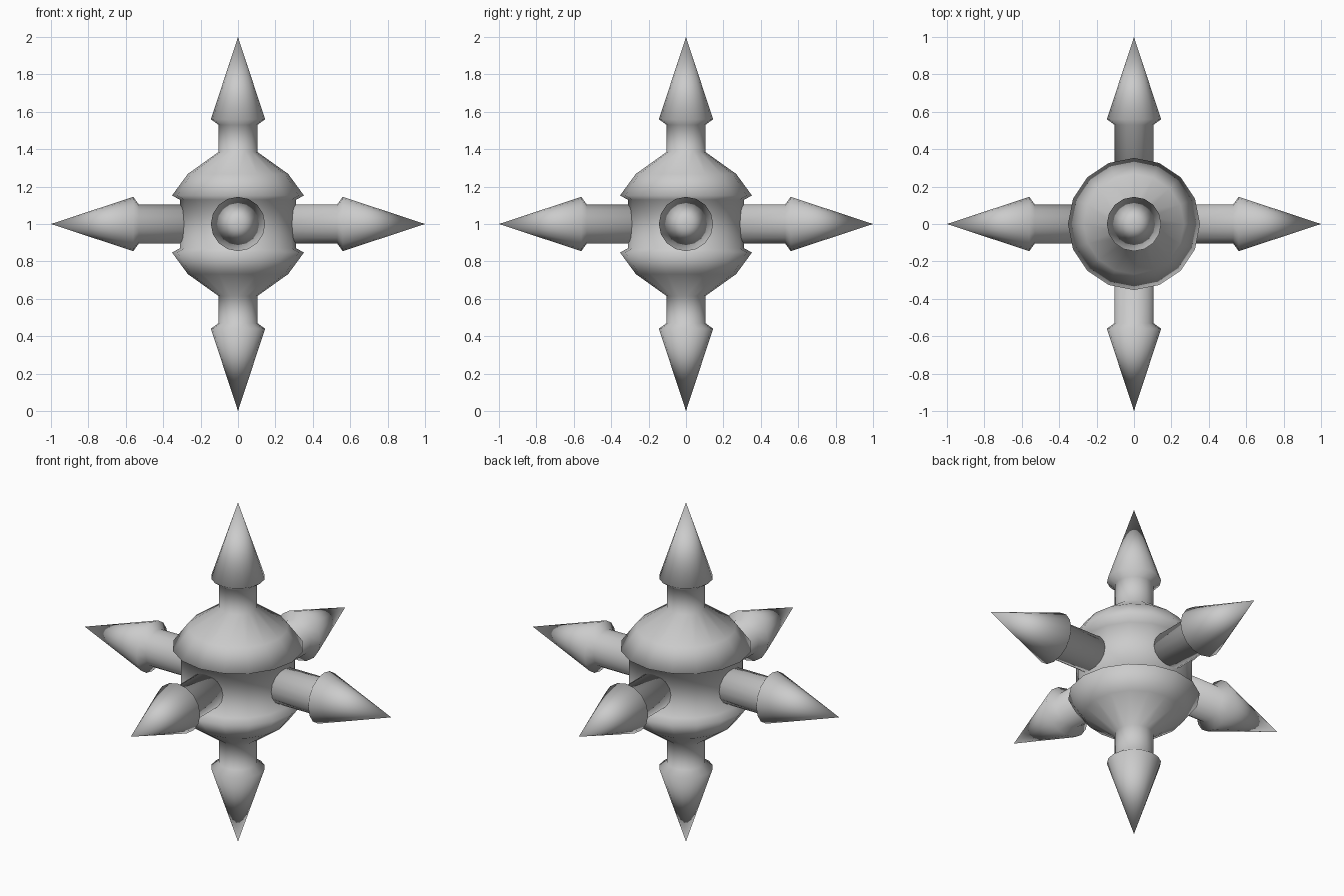
import bpy
import bmesh
from math import pi, radians
from mathutils import Matrix, Vector

cube = bpy.data.objects.get("Cube")
if cube:
    bpy.data.objects.remove(cube, do_unlink=True)

SIDES = 16
CENTRE = Matrix.Translation((0, 0, 1))

# Radius and distance from the centre, running out to the spike tip
SPIKE = [(0.104, 0.53), (0.145, 0.56), (0, 1)]
CAP = [(0.31, 0.13), (0.353, 0.152), (0.268, 0.268), (0.104, 0.385)]


def lathe(name, profile, transform):
    """Spin a (radius, height) profile around z into a smooth solid."""
    bm = bmesh.new()
    verts = [bm.verts.new((r, 0, h)) for r, h in profile]
    edges = [bm.edges.new(pair) for pair in zip(verts, verts[1:])]
    bmesh.ops.spin(bm, geom=verts + edges, cent=(0, 0, 0), axis=(0, 0, 1),
                   angle=2 * pi, steps=SIDES, use_merge=False)
    bmesh.ops.remove_doubles(bm, verts=bm.verts, dist=0.0005)
    bmesh.ops.recalc_face_normals(bm, faces=bm.faces)
    for face in bm.faces:
        face.smooth = True
    mesh = bpy.data.meshes.new(name)
    bm.to_mesh(mesh)
    bm.free()
    mesh.transform(transform)
    obj = bpy.data.objects.new(name, mesh)
    bpy.context.collection.objects.link(obj)
    return obj


# Core with its two flared caps, continuing into the upper and lower spikes
upper = CAP + SPIKE
lower = [(r, -h) for r, h in reversed(upper)]
lathe("core_and_vertical_spikes", lower + upper, CENTRE)

# Four horizontal spikes rooted inside the waist of the core
side_spike = [(0, 0.25), (0.104, 0.25)] + SPIKE
for i, side in enumerate(("left", "back", "right", "front")):
    turn = Matrix.Rotation(radians(90 * i), 4, "Z") @ Matrix.Rotation(radians(90), 4, "Y")
    lathe(side + "_spike", side_spike, CENTRE @ turn)
